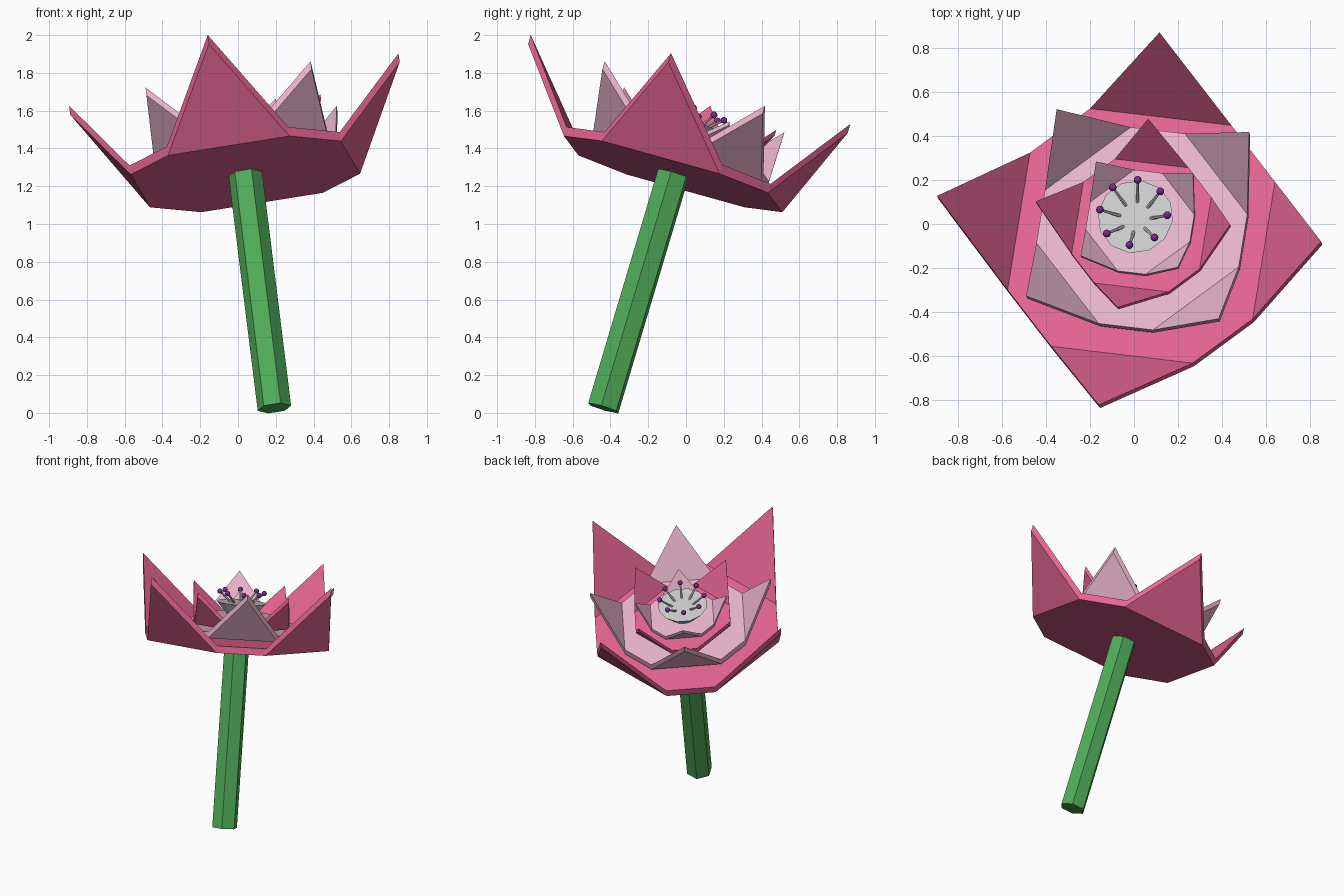
import bpy, bmesh
from math import sin, cos, radians
from mathutils import Matrix, Vector

if "Cube" in bpy.data.objects:
    bpy.data.objects.remove(bpy.data.objects["Cube"])

# Tilted flower frame: origin at the underside of the bloom, z along the stem
AXIS = Vector((-0.118, 0.284, 0.951)).normalized()
ROT = Vector((0, 0, 1)).rotation_difference(AXIS).to_matrix().to_4x4()
FRAME = Matrix.Translation((0.039, -0.068, 1.264)) @ ROT
TURN = -8


def material(name, rgb):
    m = bpy.data.materials.new(name)
    m.diffuse_color = (*rgb, 1)
    m.use_nodes = True
    m.node_tree.nodes["Principled BSDF"].inputs["Base Color"].default_value = m.diffuse_color
    return m


pink = material("pink", (0.78, 0.13, 0.29))
pale = material("pale_pink", (0.82, 0.46, 0.60))
green = material("green", (0.08, 0.42, 0.10))
purple = material("purple", (0.18, 0.025, 0.24))


def finish(name, bm, mat=None):
    bmesh.ops.recalc_face_normals(bm, faces=bm.faces)
    me = bpy.data.meshes.new(name)
    bm.to_mesh(me)
    bm.free()
    ob = bpy.data.objects.new(name, me)
    bpy.context.collection.objects.link(ob)
    ob.matrix_world = FRAME
    if mat:
        me.materials.append(mat)
    return ob


def polar(r, deg, z, off=(0, 0)):
    a = radians(deg)
    return Vector((r * cos(a) + off[0], r * sin(a) + off[1], z))


def petal_ring(name, mat, turn, r, tip_r, z, height, thick, off, tip_off):
    """Flat eight-sided base with a pointed petal on each long edge."""
    outline = []
    for k in range(4):
        a = turn + 90 * k
        outline += [polar(r, a - 30, z, off), polar(tip_r, a, z + height, tip_off),
                    polar(r, a + 30, z, off)]
    bm = bmesh.new()
    lo = [bm.verts.new(p) for p in outline]
    hi = [bm.verts.new(p + Vector((0, 0, thick))) for p in outline]
    for vs in (lo, hi):
        bm.faces.new([v for i, v in enumerate(vs) if i % 3 != 1])
        for k in range(0, 12, 3):
            bm.faces.new(vs[k:k + 3])
    for i in range(12):
        j = (i + 1) % 12
        bm.faces.new((lo[i], lo[j], hi[j], hi[i]))
    finish(name, bm, mat)


def frustum(name, sides, r0, z0, r1, z1, turn, mat=None, off=(0, 0)):
    bm = bmesh.new()
    lo = [bm.verts.new(polar(r0, turn + 360 * i / sides, z0, off)) for i in range(sides)]
    hi = [bm.verts.new(polar(r1, turn + 360 * i / sides, z1, off)) for i in range(sides)]
    bm.faces.new(lo)
    bm.faces.new(hi)
    for i in range(sides):
        j = (i + 1) % sides
        bm.faces.new((lo[i], lo[j], hi[j], hi[i]))
    return finish(name, bm, mat)


# Stem
frustum("stem", 6, 0.09, -1.302, 0.09, 0.0, TURN, green)

# Four nested petal rings, alternately turned
petal_ring("outer_petals", pink, TURN, 0.655, 0.889, 0, 0.46, 0.05, (0, 0), (0, -0.055))
petal_ring("second_petals", pale, TURN + 45, 0.485, 0.63, 0.072, 0.31, 0.043, (0.01, 0.015), (0.028, -0.008))
petal_ring("third_petals", pink, TURN, 0.342, 0.45, 0.123, 0.22, 0.032, (0.013, 0.018), (0.0, 0.012))
petal_ring("inner_petals", pale, TURN + 45, 0.25, 0.318, 0.165, 0.135, 0.025, (0.01, 0.024), (0.012, 0.02))

# Flower centre
C = (0.0, 0.022)
frustum("flower_centre", 12, 0.085, 0.18, 0.173, 0.28, TURN, None, C)

# Stamens: grey filaments leaning outward with purple heads
fil, heads = bmesh.new(), bmesh.new()
for k in range(8):
    a = -6 + 45 * k
    p, q = polar(0.07, a, 0.275, C), polar(0.155, a, 0.35, C)
    d = q - p
    m = Matrix.Translation((p + q) / 2) @ d.to_track_quat('Z', 'Y').to_matrix().to_4x4()
    bmesh.ops.create_cone(fil, cap_ends=True, segments=6, radius1=0.008,
                          radius2=0.006, depth=d.length, matrix=m)
    bmesh.ops.create_uvsphere(heads, u_segments=12, v_segments=8, radius=0.018,
                              matrix=Matrix.Translation(q))
for f in heads.faces:
    f.smooth = True
finish("stamen_filaments", fil)
finish("stamen_heads", heads, purple)
